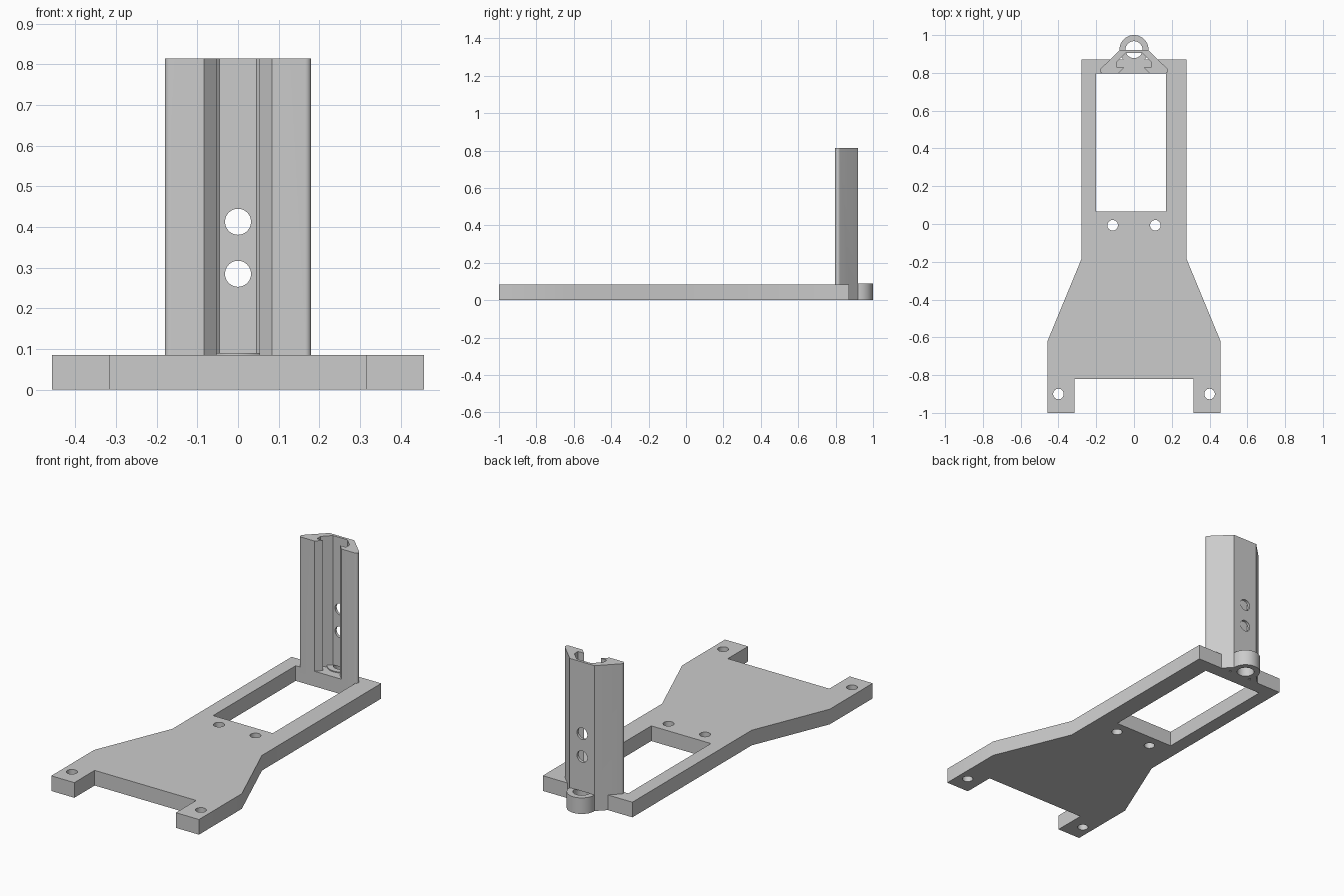
import bpy, bmesh, math

cube = bpy.data.objects.get("Cube")
if cube:
    bpy.data.objects.remove(cube, do_unlink=True)

grey = bpy.data.materials.new("plain grey")
grey.use_nodes = True
colour = (0.6, 0.6, 0.6, 1)
grey.diffuse_color = colour
grey.node_tree.nodes["Principled BSDF"].inputs["Base Color"].default_value = colour


def prism(name, outline, z0, z1):
    """Extrude a flat outline between two heights."""
    bm = bmesh.new()
    face = bm.faces.new([bm.verts.new((x, y, z0)) for x, y in outline])
    top = bmesh.ops.extrude_face_region(bm, geom=[face])["geom"]
    bmesh.ops.translate(bm, vec=(0, 0, z1 - z0),
                        verts=[v for v in top if isinstance(v, bmesh.types.BMVert)])
    bmesh.ops.recalc_face_normals(bm, faces=bm.faces)
    mesh = bpy.data.meshes.new(name)
    bm.to_mesh(mesh)
    bm.free()
    mesh.materials.append(grey)
    obj = bpy.data.objects.new(name, mesh)
    bpy.context.collection.objects.link(obj)
    return obj


def mirrored(half):
    return half + [(-x, y) for x, y in reversed(half)]


def circle(x, y, r, n=40):
    return [(x + r * math.cos(2 * math.pi * i / n),
             y + r * math.sin(2 * math.pi * i / n)) for i in range(n)]


def combine(target, other, operation):
    """Apply a boolean and discard the second solid."""
    mod = target.modifiers.new("combine", "BOOLEAN")
    mod.operation, mod.solver, mod.object = operation, "EXACT", other
    bpy.ops.object.select_all(action="DESELECT")
    bpy.context.view_layer.objects.active = target
    target.select_set(True)
    bpy.ops.object.modifier_apply(modifier=mod.name)
    bpy.data.objects.remove(other, do_unlink=True)


THICK, RING_TOP, POST_TOP, FRONT = 0.085, 0.09, 0.815, 0.797

# Base plate with two feet, a tapered middle and a long neck
base = prism("base_plate", mirrored([(0.315, -0.82), (0.315, -1), (0.458, -1),
             (0.458, -0.62), (0.278, -0.185), (0.278, 0.872)]), 0, THICK)
window = [(-0.2, 0.065), (0.17, 0.065), (0.17, FRONT), (-0.2, FRONT)]
combine(base, prism("window_cutter", window, -0.1, 0.2), "DIFFERENCE")
for x, y in ((-0.4, -0.9), (0.4, -0.9), (-0.113, -0.007), (0.113, -0.007)):
    combine(base, prism("screw_cutter", circle(x, y, 0.028), -0.1, 0.2), "DIFFERENCE")

# Upright post: rounded front corners, angled flanks, flat back
corner = [(0.165 + 0.015 * math.sin(a), 0.812 - 0.015 * math.cos(a))
          for a in (math.radians(d) for d in range(0, 136, 15))]
post = prism("rail_post", mirrored(corner + [(0.077, 0.92)]), 0, POST_TOP)

# Flared slot down the front of the post
slot = mirrored([(0.088, FRONT - 0.004), (0.053, 0.828), (0.09, 0.828),
                 (0.09, 0.86), (0.045, 0.905)])
combine(post, prism("slot_cutter", slot, -0.1, 1), "DIFFERENCE")

# Two round holes through the back wall
for z in (0.285, 0.413):
    drill = prism("drill_cutter", circle(0, 0, 0.032), -0.1, 0.1)
    drill.rotation_euler.x = math.pi / 2
    drill.location = (0, 0.9, z)
    bpy.context.view_layer.update()
    combine(post, drill, "DIFFERENCE")

# Join the post and the ring boss to the plate, then bore the ring
combine(base, post, "UNION")
combine(base, prism("ring_boss", circle(0, 0.923, 0.077, 64), 0, RING_TOP), "UNION")
combine(base, prism("bore_cutter", circle(0, 0.923, 0.045), -0.1, RING_TOP + 0.0005), "DIFFERENCE")

base.name = "plate_with_rail_post"
bpy.context.view_layer.objects.active = base
base.select_set(True)
bpy.ops.object.shade_smooth_by_angle(angle=math.radians(25))
